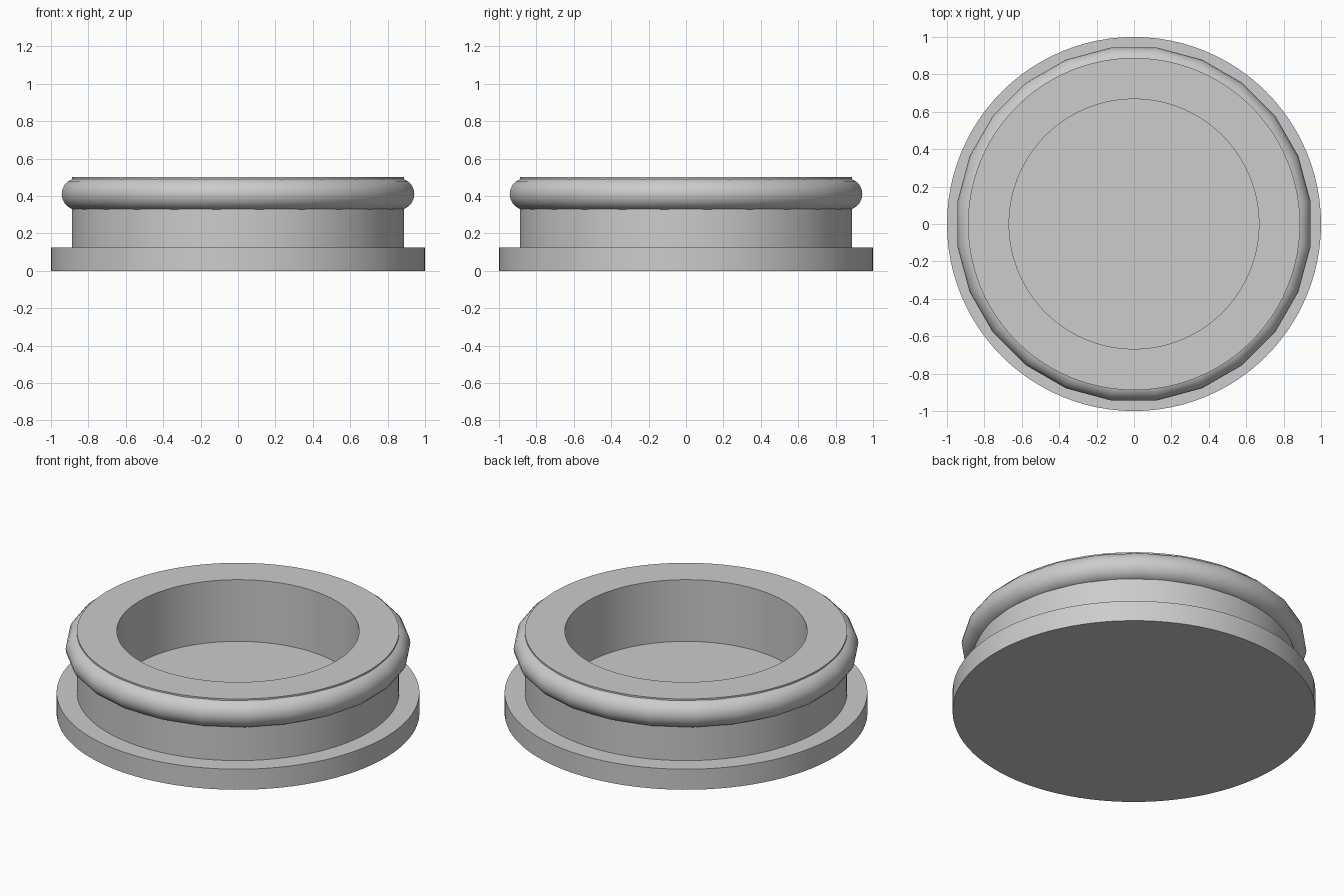
import bpy, bmesh, math

cube = bpy.data.objects.get("Cube")
if cube:
    bpy.data.objects.remove(cube, do_unlink=True)

# One plain grey for every part
grey = bpy.data.materials.new("light grey")
grey.use_nodes = True
colour = (0.604, 0.604, 0.604, 1)
grey.diffuse_color = colour
grey.node_tree.nodes["Principled BSDF"].inputs["Base Color"].default_value = colour


def finish(obj):
    obj.data.materials.clear()
    obj.data.materials.append(grey)
    bpy.ops.object.select_all(action="DESELECT")
    obj.select_set(True)
    bpy.context.view_layer.objects.active = obj
    bpy.ops.object.shade_smooth_by_angle(angle=math.radians(35))


def lathe(name, profile, steps):
    bm = bmesh.new()
    verts = [bm.verts.new((r, 0, z)) for r, z in profile]
    edges = [bm.edges.new(pair) for pair in zip(verts, verts[1:])]
    bmesh.ops.spin(bm, geom=verts + edges, cent=(0, 0, 0), axis=(0, 0, 1),
                   angle=math.tau, steps=steps)
    bmesh.ops.remove_doubles(bm, verts=bm.verts[:], dist=0.0001)
    bmesh.ops.recalc_face_normals(bm, faces=bm.faces[:])
    mesh = bpy.data.meshes.new(name)
    bm.to_mesh(mesh)
    bm.free()
    obj = bpy.data.objects.new(name, mesh)
    bpy.context.collection.objects.link(obj)
    finish(obj)
    return obj


# Flanged plug: wide base disc, upright wall and round recess
FLANGE, WALL, HOLE = 1.0, 0.888, 0.668
BASE, TOP = 0.125, 0.5
lathe("plug_body", [(0, 0), (FLANGE, 0), (FLANGE, BASE), (WALL, BASE),
                    (WALL, TOP), (HOLE, TOP), (HOLE, BASE), (0, BASE)], 96)

# Sealing ring with a coarse outline around the top of the wall
SIDES = 24
bpy.ops.mesh.primitive_torus_add(
    major_radius=0.866, minor_radius=0.085, major_segments=SIDES,
    minor_segments=20, location=(0, 0, 0.41), rotation=(0, 0, math.pi / SIDES))
ring = bpy.context.object
ring.name = "sealing_ring"
finish(ring)
